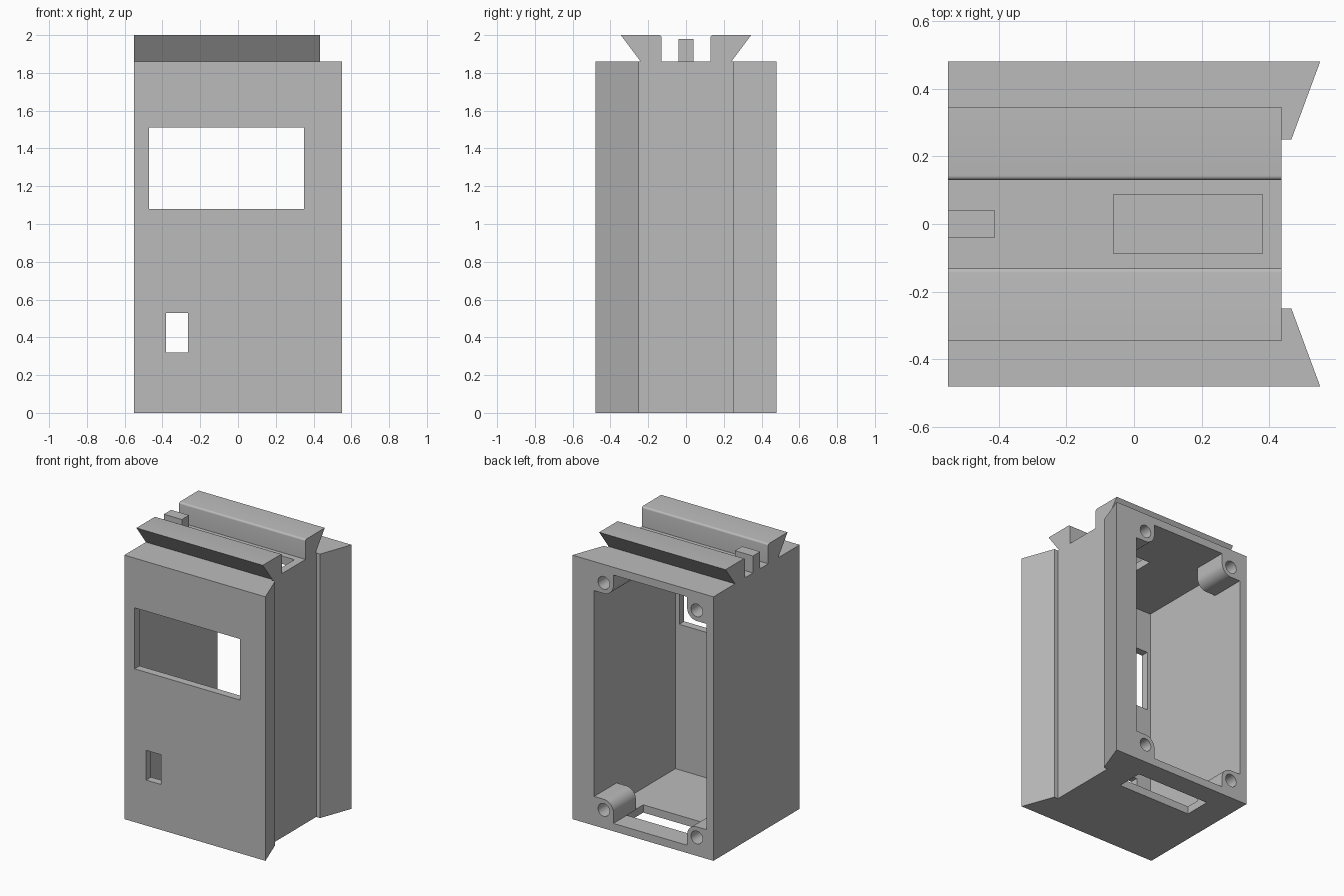
import bpy
import bmesh
from math import cos, sin, pi
from mathutils import Vector

old = bpy.data.objects.get("Cube")
if old:
    bpy.data.objects.remove(old, do_unlink=True)

GREY = (0.5, 0.5, 0.5, 1)
mat = bpy.data.materials.new("plain grey")
mat.use_nodes = True
mat.diffuse_color = GREY
mat.node_tree.nodes["Principled BSDF"].inputs["Base Color"].default_value = GREY


def prism(name, points, axis, start, end):
    """Extrude a 2D profile along an axis; profile is (y,z), (x,z) or (x,y)."""
    bm = bmesh.new()
    verts = []
    for p in points:
        co = list(p)
        co.insert(axis, start)
        verts.append(bm.verts.new(co))
    face = bm.faces.new(verts)
    ext = bmesh.ops.extrude_face_region(bm, geom=[face])
    shift = Vector((0, 0, 0))
    shift[axis] = end - start
    moved = [g for g in ext["geom"] if isinstance(g, bmesh.types.BMVert)]
    bmesh.ops.translate(bm, verts=moved, vec=shift)
    bmesh.ops.recalc_face_normals(bm, faces=bm.faces)
    mesh = bpy.data.meshes.new(name)
    bm.to_mesh(mesh)
    bm.free()
    mesh.materials.append(mat)
    obj = bpy.data.objects.new(name, mesh)
    bpy.context.collection.objects.link(obj)
    return obj


def box(name, x, y, z):
    return prism(name, [(x[0], y[0]), (x[1], y[0]), (x[1], y[1]), (x[0], y[1])], 2, *z)


def arc(cx, cy, r, a0, a1, n):
    return [(cx + r * cos(a0 + (a1 - a0) * i / n), cy + r * sin(a0 + (a1 - a0) * i / n))
            for i in range(n + 1)]


def cut(obj, *cutters):
    for c in cutters:
        c.hide_render = True
        mod = obj.modifiers.new("cut", "BOOLEAN")
        mod.operation = "DIFFERENCE"
        mod.solver = "EXACT"
        mod.object = c
    bpy.context.view_layer.update()
    baked = obj.evaluated_get(bpy.context.evaluated_depsgraph_get())
    mesh = bpy.data.meshes.new_from_object(baked)
    obj.modifiers.clear()
    obj.data = mesh
    for c in cutters:
        bpy.data.objects.remove(c, do_unlink=True)


def smooth(obj):
    bpy.ops.object.select_all(action="DESELECT")
    obj.select_set(True)
    bpy.context.view_layer.objects.active = obj
    bpy.ops.object.shade_smooth_by_angle(angle=pi / 6)


# Case with a dovetail groove down its left side
W, D, H, T = 0.55, 0.48, 1.86, 0.055
GROOVE = 0.435
X0, X1, Z0, Z1 = -W + T, GROOVE - T, T, H - T
half = [(W, -D), (0.465, -0.25), (GROOVE, -0.25)]
case = prism("case", [(-W, -D)] + half + [(x, -y) for x, y in reversed(half)] + [(-W, D)],
             2, 0, H)
cut(case,
    box("cavity", (X0, X1), (-D + T, D + 0.1), (Z0, Z1)),
    box("large_window", (-0.47, 0.35), (-0.6, -0.35), (1.08, 1.51)),
    box("small_window", (-0.38, -0.265), (-0.6, -0.35), (0.32, 0.53)),
    box("top_slot", (-0.06, 0.38 - 0.001), (-0.087, 0.087), (1.7, 1.95)),
    box("bottom_slot", (-0.34, 0.235), (0.14, 0.33), (-0.1, 0.15)))

# Corner screw bosses with one rounded corner and a blind hole
R, C, BOSS_DEPTH = 0.075, 0.075, 0.25
for side, x, sx in (("right", X0, 1), ("left", X1, -1)):
    for level, z, sz in (("bottom", Z0, 1), ("top", Z1, -1)):
        shape = [(0, 0), (C + R, 0)] + arc(C, C, R, 0, pi / 2, 10) + [(0, C + R)]
        boss = prism(f"{level}_{side}_screw_boss",
                     [(x + sx * u, z + sz * v) for u, v in shape], 1, D - BOSS_DEPTH, D)
        circle = arc(x + sx * C, z + sz * C, 0.045, 0, 2 * pi, 24)[:-1]
        cut(boss, prism("screw_hole", circle, 1, D - 0.2, D + 0.1))
        smooth(boss)

# Pair of dovetail rails on top, with a softened inner edge
F = 0.013
rail = [(0.13, H), (0.24, H), (0.345, 2.0)] + arc(0.13 + F, 2.0 - F, F, pi / 2, pi, 5)
for name, s in (("front_rail", -1), ("back_rail", 1)):
    smooth(prism(name, [(s * y, z) for y, z in rail], 0, -W, GROOVE))

# Small stop between the rails
box("rail_stop", (-W, -0.41), (-0.04, 0.04), (H, 1.98))
